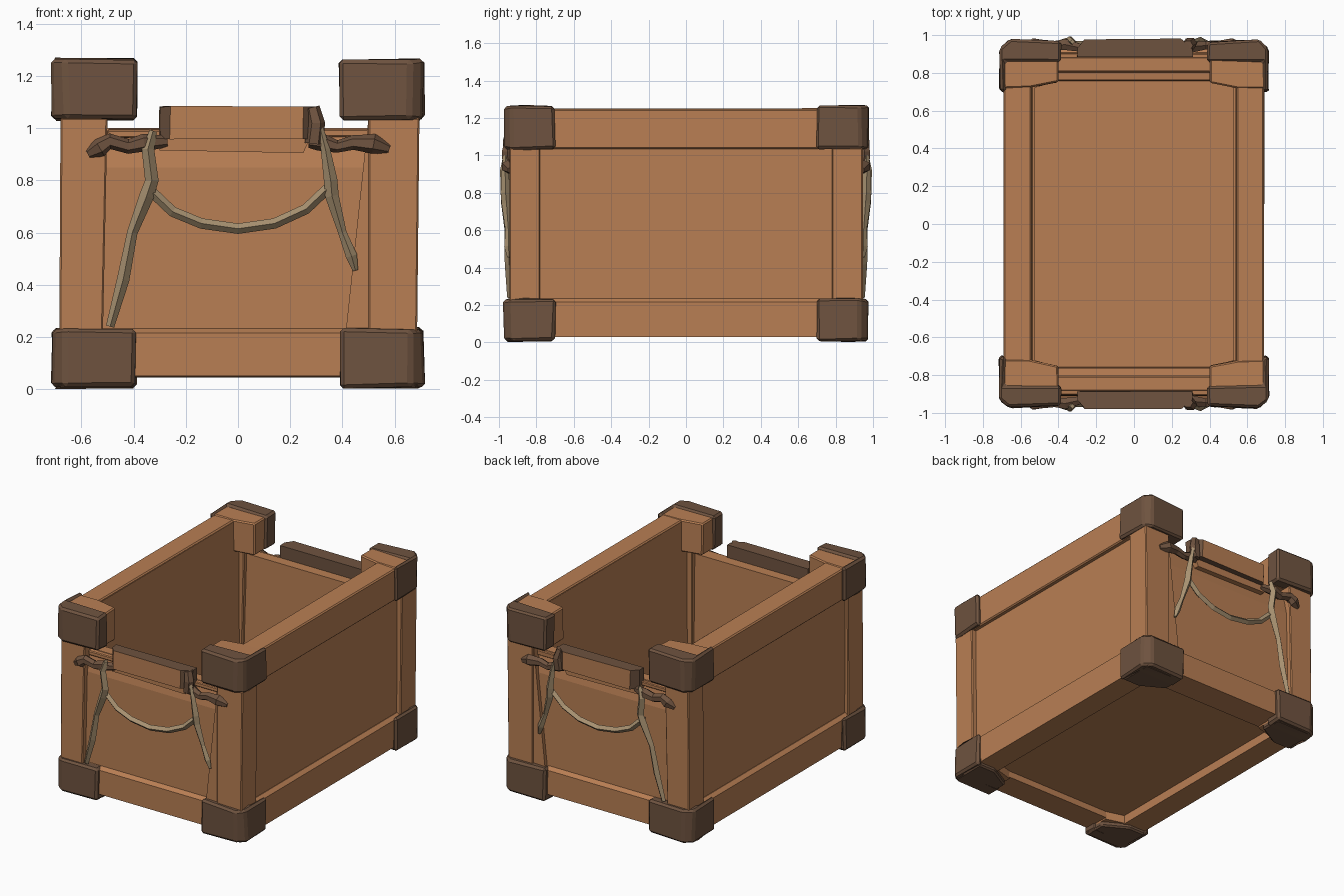
import bpy, bmesh, math, random
from mathutils import Vector

random.seed(4)


def material(name, rgb):
    m = bpy.data.materials.new(name)
    m.diffuse_color = (*rgb, 1)
    return m


WOOD = material("warm wood", (0.485, 0.212, 0.088))
DARK = material("dark brown leather", (0.157, 0.086, 0.050))
ROPE = material("tan rope", (0.390, 0.285, 0.165))


def finish(name, bm, mats, sx=1, sy=1):
    for v in bm.verts:
        v.co.x *= sx
        v.co.y *= sy
    bmesh.ops.recalc_face_normals(bm, faces=bm.faces)
    me = bpy.data.meshes.new(name)
    for m in mats:
        me.materials.append(m)
    bm.to_mesh(me)
    bm.free()
    ob = bpy.data.objects.new(name, me)
    bpy.context.collection.objects.link(ob)
    return ob


# extrude a 2D outline along an axis, with optional hand-hewn jitter and bevel;
# a second material covers faces turned outward along y
def prism(name, poly, axis, a, b, mat, bevel=0.0, jitter=0.0, sx=1, sy=1, outer=None):
    place = {'x': lambda u, v, w: (w, u, v),
             'y': lambda u, v, w: (u, w, v),
             'z': lambda u, v, w: (u, v, w)}[axis]
    bm = bmesh.new()
    rings = [[bm.verts.new(place(u, v, w)) for u, v in poly] for w in (a, b)]
    n = len(poly)
    bm.faces.new(rings[0])
    bm.faces.new(rings[1])
    for i in range(n):
        j = (i + 1) % n
        bm.faces.new((rings[0][i], rings[0][j], rings[1][j], rings[1][i]))
    for v in bm.verts:
        v.co += Vector([random.uniform(-jitter, jitter) for _ in range(3)])
    bmesh.ops.recalc_face_normals(bm, faces=bm.faces)
    if bevel:
        bmesh.ops.bevel(bm, geom=bm.edges[:], offset=bevel, segments=1,
                        affect='EDGES', clamp_overlap=True)
    if outer:
        ymax = max(v.co.y for v in bm.verts)
        for f in bm.faces:
            f.material_index = int(f.calc_center_median().y > ymax - 0.015)
    return finish(name, bm, [mat, outer] if outer else [mat], sx, sy)


def rect(u0, u1, v0, v1):
    return [(u0, v0), (u1, v0), (u1, v1), (u0, v1)]


# faceted strand along (x, y, z, radius) points lying roughly in the XZ plane
def strand(name, pts, sides, mat, sy):
    bm = bmesh.new()
    rings = []
    for i, (x, y, z, r) in enumerate(pts):
        p, q = pts[max(i - 1, 0)], pts[min(i + 1, len(pts) - 1)]
        t = Vector((q[0] - p[0], 0, q[2] - p[2])).normalized()
        side = Vector((t.z, 0, -t.x))
        ring = []
        for k in range(sides):
            ang = 2 * math.pi * k / sides
            co = Vector((x, y, z)) + side * r * math.cos(ang)
            co.y += r * math.sin(ang)
            ring.append(bm.verts.new(co))
        rings.append(ring)
    for r0, r1 in zip(rings, rings[1:]):
        for k in range(sides):
            j = (k + 1) % sides
            bm.faces.new((r0[k], r0[j], r1[j], r1[k]))
    bm.faces.new(rings[0])
    bm.faces.new(rings[-1])
    return finish(name, bm, [mat], 1, sy)


# floor
prism("floor", rect(-0.6, 0.6, -0.82, 0.82), 'z', 0.09, 0.12, WOOD)

# long side walls with top and bottom rails
for sx in (1, -1):
    prism("side_wall", [(0.535, 0.1), (0.655, 0.1), (0.66, 1.1), (0.645, 1.24), (0.54, 1.24)],
          'y', -0.83, 0.83, WOOD, sx=sx)
    prism("side_top_rail", rect(0.541, 0.69, 1.035, 1.25), 'y', -0.9, 0.9, WOOD, 0.008, 0.003, sx=sx)
    prism("side_bottom_rail", [(0.525, 0.03), (0.685, 0.03), (0.685, 0.215), (0.66, 0.235), (0.525, 0.22)],
          'y', -0.9, 0.9, WOOD, sx=sx)

for sy in (1, -1):
    # end walls with a bottom rail that steps into the box
    prism("end_wall", [(0.797, 0.1), (0.91, 0.1), (0.91, 0.85), (0.88, 1.0), (0.81, 1.0)],
          'x', -0.56, 0.56, WOOD, sy=sy)
    prism("end_bottom_rail", [(0.755, 0.045), (0.94, 0.05), (0.94, 0.215), (0.905, 0.235), (0.762, 0.22)],
          'x', -0.6, 0.6, WOOD, sy=sy)
    # raised battens under the handle
    prism("end_top_batten", rect(-0.5, 0.5, 0.965, 0.995), 'y', 0.86, 0.905, WOOD, 0.005, 0.004, sy=sy)
    prism("handle_ledge", [(-0.3, 0.915), (0.25, 0.905), (0.28, 0.97), (-0.3, 0.97)],
          'y', 0.88, 0.935, WOOD, sy=sy)

    # corner posts: left straight, right widening toward the foot
    prism("left_post", [(-0.685, 0.1), (-0.52, 0.1), (-0.5, 1.04), (-0.68, 1.04)],
          'y', 0.78, 0.945, WOOD, 0.006, sy=sy)
    prism("right_post", [(0.5, 0.1), (0.685, 0.1), (0.695, 1.04), (0.5, 1.04)],
          'y', 0.78, 0.945, WOOD, 0.006, sy=sy)
    prism("right_post_facing", [(0.4, 0.1), (0.6, 0.1), (0.6, 1.04), (0.5, 1.04)],
          'y', 0.86, 0.935, WOOD, sy=sy)

    for sx in (1, -1):
        # wooden return of the top rail inside each corner
        prism("corner_block", [(0.4, 0.75), (0.55, 0.72), (0.692, 0.72), (0.692, 0.9), (0.4, 0.9)],
              'z', 1.035, 1.254, WOOD, 0.008, 0.003, sx, sy)
        # chamfered wooden corner of the bottom frame
        prism("frame_corner", [(0.4, 0.757), (0.53, 0.72), (0.6, 0.72), (0.6, 0.85), (0.4, 0.85)],
              'z', 0.035, 0.222, WOOD, 0, 0, sx, sy)
        # wraparound corner caps
        wrap = [(0.39, 0.855), (0.39, 0.965), (0.66, 0.975), (0.712, 0.93),
                (0.712, 0.7), (0.68, 0.7), (0.68, 0.855)]
        prism("top_corner_cap", wrap, 'z', 1.033, 1.264, DARK, 0.014, 0.006, sx, sy)
        prism("bottom_corner_cap", wrap, 'z', 0.008, 0.232, DARK, 0.014, 0.006, sx, sy)
        # foot plate under the corner
        prism("corner_foot", [(0.4, 0.95), (0.4, 0.8), (0.56, 0.71), (0.69, 0.71), (0.69, 0.95)],
              'z', 0.005, 0.06, DARK, 0.01, 0.0, sx, sy)

    # handle bar: wood outer face, dark elsewhere
    prism("handle_bar", [(-0.3, 0.885), (0.31, 0.885), (0.31, 0.93), (0.25, 0.98),
                         (-0.26, 0.98), (-0.3, 0.93)], 'z', 0.958, 1.083, DARK, 0, 0.003,
          sy=sy, outer=WOOD)

    # dark knots binding the bar ends
    strand("left_knot", [(-0.575, 0.935, 0.9, 0.02), (-0.53, 0.95, 0.925, 0.036), (-0.49, 0.95, 0.95, 0.03),
                         (-0.42, 0.945, 0.93, 0.028), (-0.36, 0.95, 0.945, 0.034), (-0.27, 0.93, 0.95, 0.022)],
           6, DARK, sy)
    strand("right_knot", [(0.58, 0.935, 0.92, 0.02), (0.52, 0.95, 0.94, 0.038), (0.44, 0.945, 0.945, 0.028),
                          (0.38, 0.945, 0.93, 0.024), (0.31, 0.94, 0.95, 0.036), (0.27, 0.93, 0.95, 0.025)],
           6, DARK, sy)
    strand("right_binding", [(0.285, 0.945, 1.08, 0.028), (0.3, 0.955, 1.02, 0.034), (0.29, 0.95, 0.94, 0.035)],
           6, DARK, sy)

    # hanging rope: two tails and a sagging loop
    strand("rope_left_tail", [(-0.325, 0.965, 0.99, 0.014), (-0.345, 0.97, 0.92, 0.024), (-0.33, 0.965, 0.8, 0.026),
                              (-0.35, 0.96, 0.74, 0.028), (-0.405, 0.95, 0.6, 0.02), (-0.44, 0.945, 0.42, 0.024),
                              (-0.49, 0.94, 0.24, 0.016)], 4, ROPE, sy)
    strand("rope_right_tail", [(0.315, 0.965, 1.0, 0.012), (0.335, 0.967, 0.92, 0.018), (0.355, 0.965, 0.8, 0.026),
                               (0.36, 0.96, 0.74, 0.026), (0.4, 0.95, 0.6, 0.016), (0.435, 0.95, 0.51, 0.022),
                               (0.45, 0.945, 0.455, 0.01)], 4, ROPE, sy)
    loop = [(-0.345, 0.77), (-0.25, 0.68), (-0.14, 0.635), (0, 0.615), (0.14, 0.635), (0.26, 0.69), (0.355, 0.78)]
    strand("rope_loop", [(x, 0.95, z, 0.02) for x, z in loop], 4, ROPE, sy)
